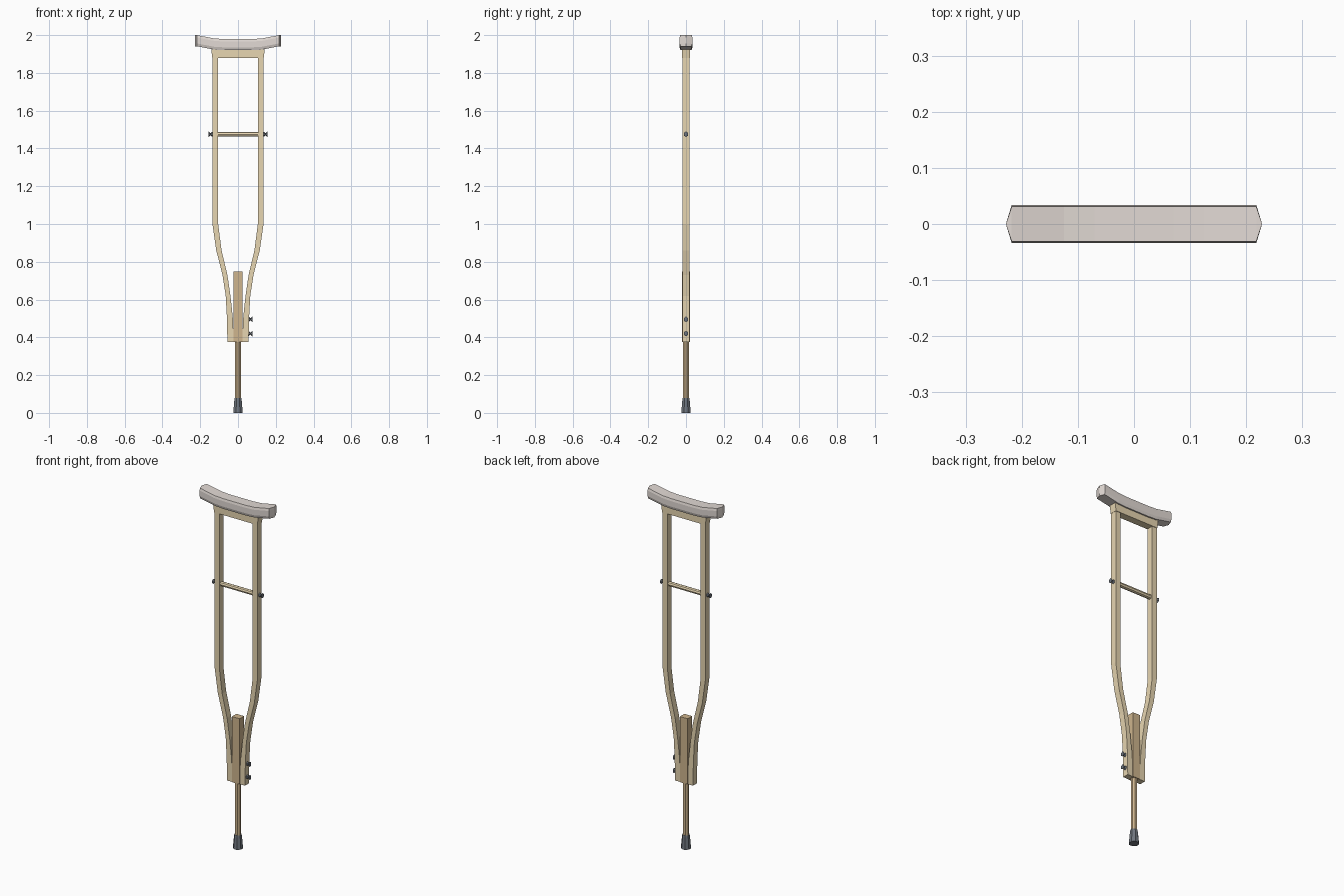
import bpy, bmesh, math
from mathutils import Matrix

if "Cube" in bpy.data.objects:
    bpy.data.objects.remove(bpy.data.objects["Cube"])


def mat(name, col):
    m = bpy.data.materials.new(name)
    m.diffuse_color = (*col, 1)
    m.use_nodes = True
    m.node_tree.nodes["Principled BSDF"].inputs["Base Color"].default_value = m.diffuse_color
    return m


WOOD = mat("light_wood", (0.80, 0.67, 0.44))
POST = mat("dark_wood", (0.62, 0.46, 0.27))
PAD = mat("pad_foam", (0.76, 0.70, 0.66))
DARK = mat("dark_rubber", (0.16, 0.18, 0.21))


def finish(name, bm, material):
    bmesh.ops.recalc_face_normals(bm, faces=bm.faces)
    me = bpy.data.meshes.new(name)
    bm.to_mesh(me)
    bm.free()
    me.materials.append(material)
    ob = bpy.data.objects.new(name, me)
    bpy.context.collection.objects.link(ob)
    return ob


def loft(name, rings, material):
    """Skin closed rings of points and cap both ends."""
    bm = bmesh.new()
    vs = [[bm.verts.new(p) for p in r] for r in rings]
    n = len(vs[0])
    for a, b in zip(vs, vs[1:]):
        for i in range(n):
            j = (i + 1) % n
            bm.faces.new((a[i], a[j], b[j], b[i]))
    bm.faces.new(vs[0])
    bm.faces.new(vs[-1])
    return finish(name, bm, material)


def slab(name, outline, half, material):
    """Front-view outline (x, z) extruded along y."""
    return loft(name, [[(x, y, z) for x, z in outline] for y in (-half, half)], material)


def lathe(name, profile, sides, material, axis="Z", squash=1):
    """Profile of (radius, height) turned about z, or about x."""
    rings = []
    for r, h in profile:
        ring = []
        for i in range(sides):
            a = 2 * math.pi * (i + 0.5) / sides if axis == "Z" else 2 * math.pi * i / sides
            u, v = r * math.cos(a), r * math.sin(a)
            ring.append((u, v, h) if axis == "Z" else (h, v * squash, u))
        rings.append(ring)
    return loft(name, rings, material)


# underarm pad: chamfered section swept along a shallow upward curve, ridged ends
section = [(-.029, 1.92), (.029, 1.92), (.034, 1.935), (.034, 1.966),
           (.031, 1.979), (-.031, 1.979), (-.034, 1.966), (-.034, 1.935)]
half_path = [(.07, 0, 1), (.125, .003, 1), (.218, .021, 1), (.228, .021, .03)]
path = [(-x, d, s) for x, d, s in reversed(half_path)] + half_path
loft("underarm_pad", [[(x, y * s, z + d) for y, z in section] for x, d, s in path], PAD)

# wooden bar under the pad
slab("top_bar", [(-.136, 1.88), (.136, 1.88), (.142, 1.925), (-.142, 1.925)], .021, WOOD)

# bowed side rails, mirrored
inner = [(.105, 1.885), (.105, 1.0), (.087, .86), (.056, .73), (.040, .62), (.028, .51), (.022, .375)]
outer = [(.056, .375), (.059, .51), (.065, .62), (.082, .73), (.115, .86), (.135, 1.0), (.135, 1.885)]
for side, s in (("left", -1), ("right", 1)):
    slab(side + "_rail", [(s * x, z) for x, z in inner + outer], .018, WOOD)

# centre post, adjustable leg and rubber foot
slab("centre_post", [(-.024, .375), (.024, .375), (.024, .748), (-.024, .748)], .02, POST)
lathe("lower_leg", [(.017, .04), (.017, .38)], 8, POST)
lathe("rubber_foot", [(.027, 0), (.026, .012), (.021, .068), (.019, .078)], 8, DARK)

# hand grip
grip = lathe("hand_grip", [(.013, -.108), (.013, .108)], 8, WOOD, "X")
grip.location.z = 1.475

# wing nuts on the grip and on the lower right rail
for i, (x, z, s) in enumerate([(.135, 1.475, 1), (.135, 1.475, -1), (.056, .495, 1), (.056, .42, 1)]):
    nut = lathe("wing_nut_%d" % (i + 1),
                [(.013, -.002), (.012, .003), (.005, .010), (.015, .020), (.006, .021)],
                6, DARK, "X", .8)
    nut.data.transform(Matrix.Rotation(0 if s > 0 else math.pi, 4, "Z"))
    nut.location = (s * x, 0, z)
